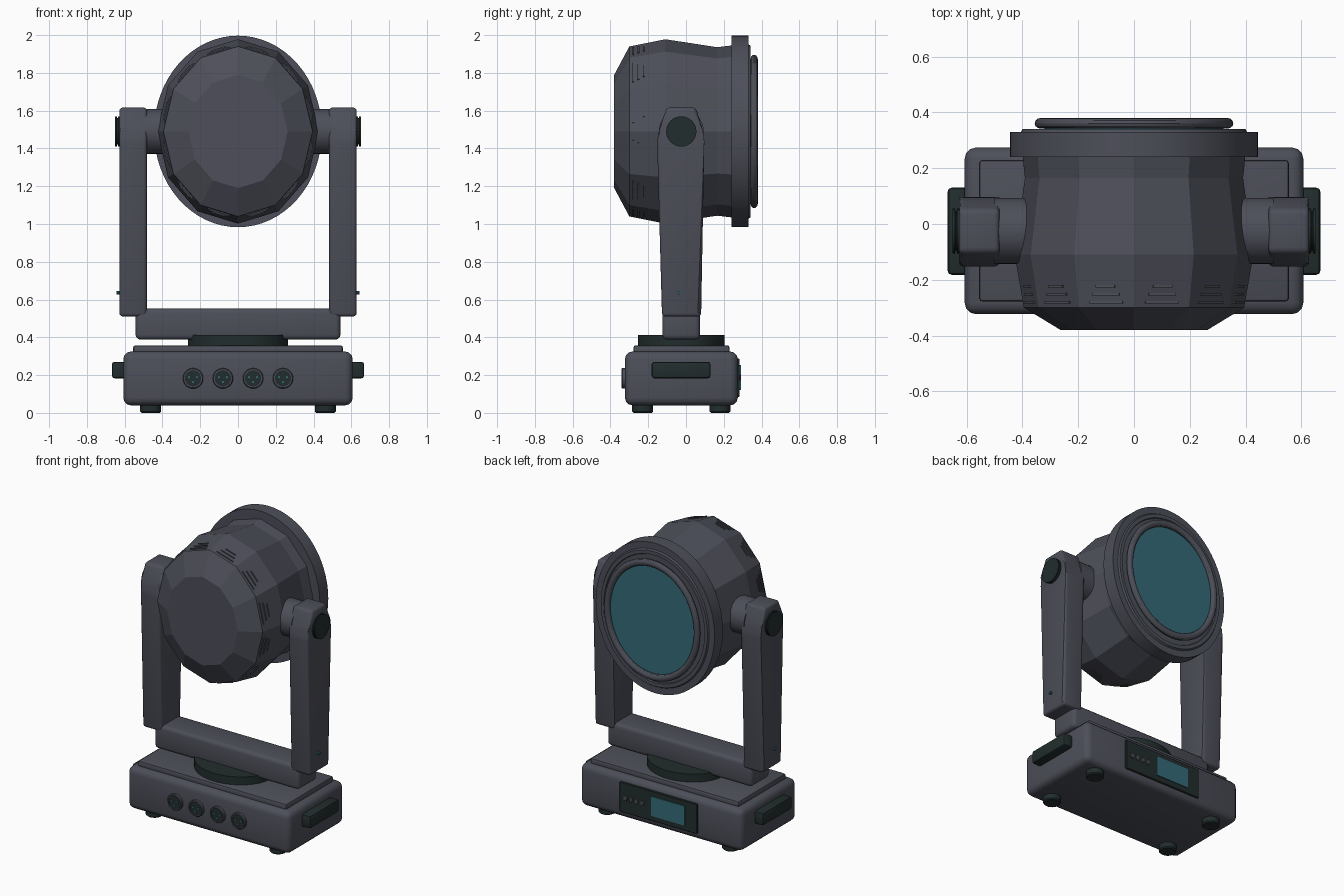
import bpy, bmesh, math
from mathutils import Matrix, Vector

if "Cube" in bpy.data.objects:
    bpy.data.objects.remove(bpy.data.objects["Cube"])


def material(name, rgb):
    m = bpy.data.materials.new(name)
    m.diffuse_color = (*rgb, 1)
    m.use_nodes = True
    m.node_tree.nodes["Principled BSDF"].inputs["Base Color"].default_value = m.diffuse_color
    return m


GREY = material("slate grey", (0.074, 0.078, 0.100))
DARK = material("green black", (0.016, 0.026, 0.026))
TEAL = material("teal", (0.034, 0.145, 0.190))

HEAD = Vector((0, 0, 1.49))     # centre of the lamp head
SQUASH = 0.877                  # head is narrower than tall
YC = -0.025                     # depth of the yoke and base centre
AXES = {"z": Matrix(), "+y": Matrix.Rotation(-math.pi / 2, 4, "X"),
        "-y": Matrix.Rotation(math.pi / 2, 4, "X"),
        "+x": Matrix.Rotation(math.pi / 2, 4, "Y"),
        "-x": Matrix.Rotation(-math.pi / 2, 4, "Y")}


def finish(name, bm, mat, smooth=True):
    bmesh.ops.recalc_face_normals(bm, faces=bm.faces)
    me = bpy.data.meshes.new(name)
    bm.to_mesh(me)
    bm.free()
    me.materials.append(mat)
    ob = bpy.data.objects.new(name, me)
    bpy.context.collection.objects.link(ob)
    if smooth:
        bpy.ops.object.select_all(action="DESELECT")
        ob.select_set(True)
        bpy.context.view_layer.objects.active = ob
        bpy.ops.object.shade_smooth_by_angle(angle=math.radians(29))
    return ob


def lathe(name, profile, n, loc, axis, mat, sx=1, sy=1, smooth=True, closed=False):
    """Spin (radius, height) points round an axis; open profiles get end caps."""
    bm = bmesh.new()
    rings = []
    for r, h in profile:
        rings.append([bm.verts.new((sx * r * math.cos(2 * math.pi * i / n),
                                    sy * r * math.sin(2 * math.pi * i / n), h))
                      for i in range(n)])
    pairs = list(zip(rings, rings[1:])) + ([(rings[-1], rings[0])] if closed else [])
    for a, b in pairs:
        for i in range(n):
            j = (i + 1) % n
            bm.faces.new((a[i], a[j], b[j], b[i]))
    if not closed:
        bm.faces.new(rings[0])
        bm.faces.new(rings[-1])
    bm.transform(Matrix.Translation(loc) @ AXES[axis])
    return finish(name, bm, mat, smooth)


def bevel(bm, width, segs):
    if width:
        bmesh.ops.bevel(bm, geom=bm.edges[:], offset=width, segments=segs,
                        profile=0.5, affect="EDGES", clamp_overlap=True)


def box(name, lo, hi, mat, r=0.0, segs=3):
    bm = bmesh.new()
    bmesh.ops.create_cube(bm, size=1)
    lo, hi = Vector(lo), Vector(hi)
    for v in bm.verts:
        v.co = (lo + hi) / 2 + v.co * (hi - lo)
    bevel(bm, r, segs)
    return finish(name, bm, mat)


# --- base -----------------------------------------------------------------
box("base", (-0.607, -0.323, 0.04), (0.607, 0.274, 0.325), GREY, 0.04)
box("base_top_plate", (-0.555, -0.278, 0.31), (0.555, 0.23, 0.358), GREY, 0.012, 2)
lathe("pan_turntable", [(1, 0.35), (1, 0.412)], 48, (0, YC, 0), "z", DARK, 0.265, 0.23)
for x in (-0.463, 0.463):
    for y in (-0.23, 0.18):
        lathe("foot", [(0.048, 0), (0.055, 0.007), (0.055, 0.05)], 24, (x, y, 0), "z", DARK)
for s in (-1, 1):
    a, b = sorted((s * 0.59, s * 0.668))
    box("carry_handle", (a, -0.182, 0.183), (b, 0.13, 0.27), DARK, 0.014, 2)

# --- round sockets with three pins on the front ------------------------------
for x in (-0.238, -0.08, 0.08, 0.238):
    p = (x, -0.323, 0.183)
    lathe("socket_rim", [(0.054, -0.01), (0.054, 0.014), (0.050, 0.019), (0.043, 0.019),
                         (0.043, -0.01)], 28, p, "-y", GREY, closed=True)
    lathe("socket_core", [(0.043, -0.01), (0.043, 0.012)], 28, p, "-y", DARK)
    for dx, dz in ((-0.021, 0.006), (0.021, 0.006), (0, -0.02)):
        lathe("socket_pin", [(0.006, 0), (0.006, 0.018)], 8,
              (x + dx, -0.323, 0.183 + dz), "-y", TEAL)

# --- control panel on the back -----------------------------------------------
box("control_panel", (-0.28, 0.26, 0.085), (0.30, 0.284, 0.288), DARK, 0.004, 1)
box("display", (-0.19, 0.28, 0.122), (0.06, 0.290, 0.254), TEAL)
for i in range(4):
    x = 0.115 + i * 0.042
    box("panel_button", (x, 0.28, 0.172), (x + 0.026, 0.289, 0.204), GREY, 0.003, 1)

# --- yoke ---------------------------------------------------------------------
box("yoke_crossbar", (-0.542, -0.125, 0.388), (0.542, 0.074, 0.552), GREY, 0.025)
ARM = [(-0.127, 0.51), (0.080, 0.51), (0.097, 1.44), (0.088, 1.50), (0.052, 1.617),
       (-0.102, 1.617), (-0.142, 1.50), (-0.153, 1.44)]
for s in (-1, 1):
    axis = "+x" if s > 0 else "-x"
    bm = bmesh.new()
    sides = [[bm.verts.new((s * x, y, z)) for y, z in ARM] for x in (0.482, 0.628)]
    bm.faces.new(sides[0])
    bm.faces.new(sides[1])
    for i in range(len(ARM)):
        j = (i + 1) % len(ARM)
        bm.faces.new((sides[0][i], sides[0][j], sides[1][j], sides[1][i]))
    bevel(bm, 0.018, 3)
    finish("yoke_arm", bm, GREY)
    pivot = (0, YC, HEAD.z)
    lathe("tilt_trunnion", [(0.119, 0.33), (0.119, 0.50)], 32, pivot, axis, GREY)
    lathe("tilt_knob", [(0.080, 0.61), (0.080, 0.634), (0.070, 0.636), (0.070, 0.640),
                        (0.080, 0.642), (0.080, 0.650)], 32, pivot, axis, DARK)
    lathe("arm_indicator", [(0.009, 0.62), (0.009, 0.642)], 10,
          (0, -0.04, 0.635), axis, TEAL)

# --- lamp head ------------------------------------------------------------------
SHELL = [(0.30, -0.38), (0.45, -0.30), (0.488, -0.11), (0.446, 0.165), (0.456, 0.25)]
lathe("head_shell", SHELL, 12, HEAD, "+y", GREY, SQUASH, smooth=False)
lathe("front_ring", [(0.40, 0.24), (0.507, 0.24), (0.507, 0.33), (0.462, 0.33),
                     (0.455, 0.341), (0.430, 0.341), (0.426, 0.333)],
      64, HEAD, "+y", GREY, SQUASH)
rim = [(0.383 + 0.023 * math.cos(t), 0.361 + 0.019 * math.sin(t))
       for t in (2 * math.pi * k / 12 for k in range(12))]
lathe("lens_rim", rim, 64, HEAD, "+y", GREY, SQUASH, closed=True)
lathe("lens", [(0.366, 0.32), (0.366, 0.352)], 64, HEAD, "+y", TEAL, SQUASH)

# --- three cooling louvres on every facet of the shell ---------------------------
bm = bmesh.new()
for k in range(12):
    ang = [2 * math.pi * (k + d) / 12 for d in (0, 1)]
    for y, half in ((-0.28, 0.30), (-0.252, 0.24), (-0.224, 0.17)):
        r = 0.45 + (y + 0.30) * 0.2
        ends = [Vector((SQUASH * r * math.cos(a), y, r * math.sin(a))) for a in ang]
        mid, along = (ends[0] + ends[1]) / 2, ends[1] - ends[0]
        out = Vector((along.z, 0, -along.x)).normalized()
        length = along.length * half * 2
        rot = Matrix((along.normalized(), Vector((0, 1, 0)), out)).transposed().to_4x4()
        bmesh.ops.create_cube(bm, size=1, matrix=Matrix.Translation(HEAD + mid) @ rot
                              @ Matrix.Diagonal((length, 0.009, 0.012, 1)))
finish("cooling_louvres", bm, GREY, smooth=False)
